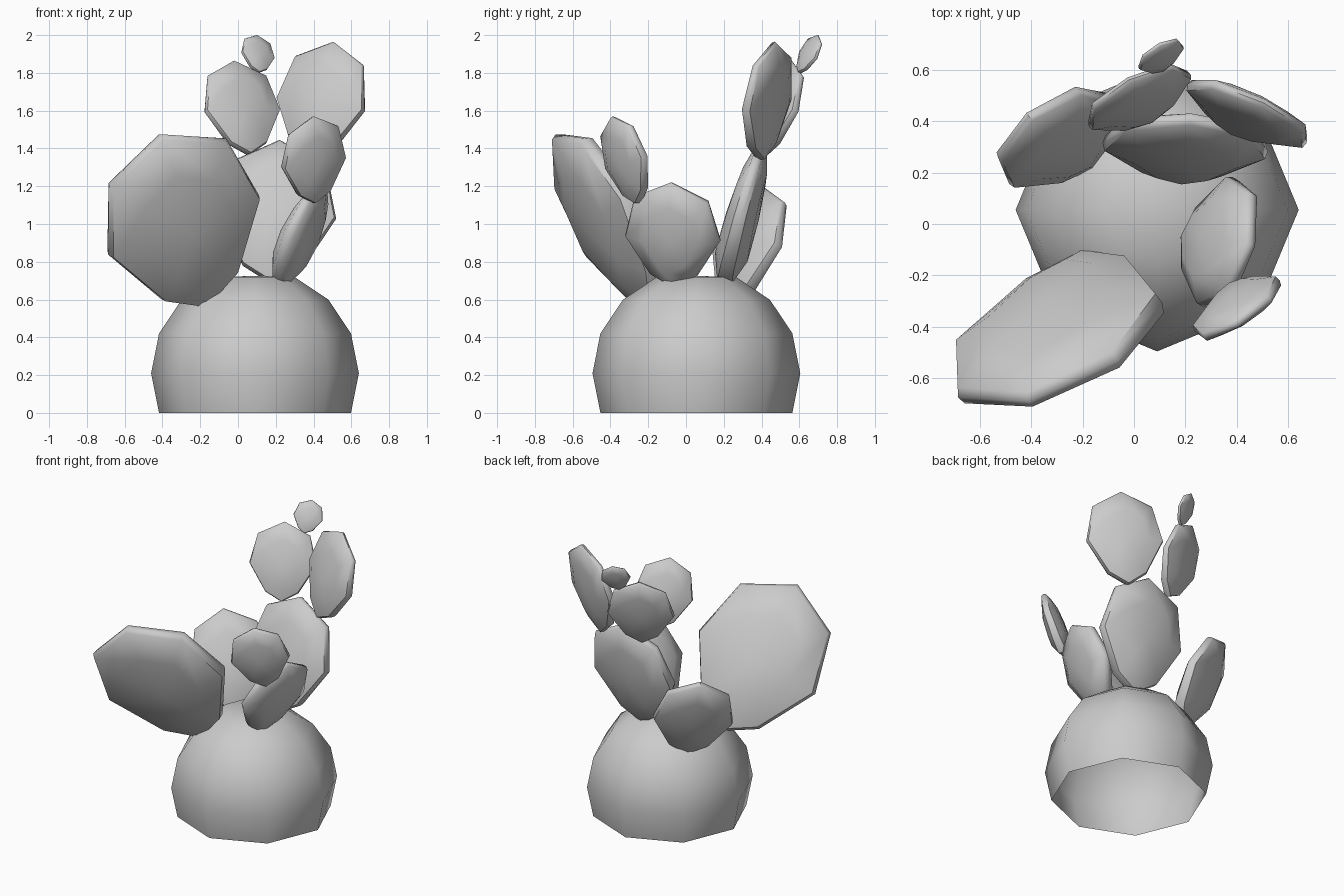
import bpy, bmesh, math
from mathutils import Vector

if "Cube" in bpy.data.objects:
    bpy.data.objects.remove(bpy.data.objects["Cube"])


def finish(name, bm):
    me = bpy.data.meshes.new(name)
    bm.to_mesh(me)
    bm.free()
    ob = bpy.data.objects.new(name, me)
    bpy.context.collection.objects.link(ob)
    bpy.ops.object.select_all(action='DESELECT')
    ob.select_set(True)
    bpy.context.view_layer.objects.active = ob
    bpy.ops.object.shade_smooth_by_angle(angle=math.radians(50))
    return ob


# Round body: low-poly sphere, flattened on top, open below the ground ring
bm = bmesh.new()
bmesh.ops.create_uvsphere(bm, u_segments=8, v_segments=8, radius=0.55)
low = [v for v in bm.verts if v.co.z < -0.3]
bmesh.ops.delete(bm, geom=low, context='VERTS')
for v in bm.verts:
    v.co.z = min(v.co.z, 0.515)
bmesh.ops.translate(bm, verts=bm.verts, vec=(0.09, 0.055, 0.2105))
finish("round_body", bm)

# Egg-shaped eight-sided pad outline (width, length), as fractions of length
HALF = [(0.20, 0.12), (0.405, 0.47), (0.315, 0.84)]
OUTLINE = [(0, 0)] + HALF + [(0, 1)] + [(-w, l) for w, l in reversed(HALF)]
MID = 0.47


def pad(name, base, tip, across, thick=1.0, wide=1.0):
    """Flattened pad from base to tip, widest along 'across', thicker at the base."""
    base, tip = Vector(base), Vector(tip)
    axis = tip - base
    size = axis.length
    axis.normalize()
    u = Vector(across)
    u = (u - axis * u.dot(axis)).normalized()
    n = u.cross(axis)

    bm = bmesh.new()

    def point(w, l, t):
        t *= thick * (1.25 - 0.5 * l)
        return bm.verts.new(base + (u * w * wide + axis * l + n * t) * size)

    def ring(scale, t):
        return [point(w * scale, MID + (l - MID) * scale, t) for w, l in OUTLINE]

    # rings from one face over the rim to the other face
    rings = [ring(s, t) for s, t in
             ((0.6, 0.088), (0.97, 0.036), (1, 0), (0.97, -0.036), (0.6, -0.088))]
    for a, b in zip(rings, rings[1:]):
        for i in range(8):
            j = (i + 1) % 8
            bm.faces.new((a[i], a[j], b[j], b[i]))
    for r, t in ((rings[0], 0.1), (rings[-1], -0.1)):
        c = point(0, MID, t)
        for i in range(8):
            bm.faces.new((r[i], r[(i + 1) % 8], c))
    bmesh.ops.recalc_face_normals(bm, faces=bm.faces)
    return finish(name, bm)


# Pads growing from the body
pad("large_front_pad", (-0.18, -0.14, 0.57), (-0.41, -0.69, 1.475), (0.77, 0.19, 0.28), 1.15)
pad("middle_pad", (0.18, 0.20, 0.68), (0.22, 0.41, 1.445), (1, -0.04, 0), 1.1)
pad("back_left_pad", (-0.17, 0.24, 0.57), (-0.41, 0.42, 1.19), (0.40, 0.30, 0), 1.1, 0.95)
pad("right_pad", (0.21, -0.06, 0.67), (0.455, -0.08, 1.22), (0.13, 0.50, 0), 1.35, 1.06)

# Pads growing from other pads
pad("right_upper_pad", (0.40, -0.25, 1.11), (0.40, -0.39, 1.57), (0.31, 0.20, 0), 1.2)
pad("top_right_pad", (0.38, 0.39, 1.34), (0.505, 0.47, 1.965), (0.47, -0.20, 0.08))
pad("top_left_pad", (0.06, 0.41, 1.365), (-0.02, 0.56, 1.865), (0.39, 0.20, 0), 1.0, 1.04)
pad("small_top_pad", (0.11, 0.60, 1.80), (0.10, 0.70, 2.0), (0.17, 0.10, 0), 1.1, 1.08)
